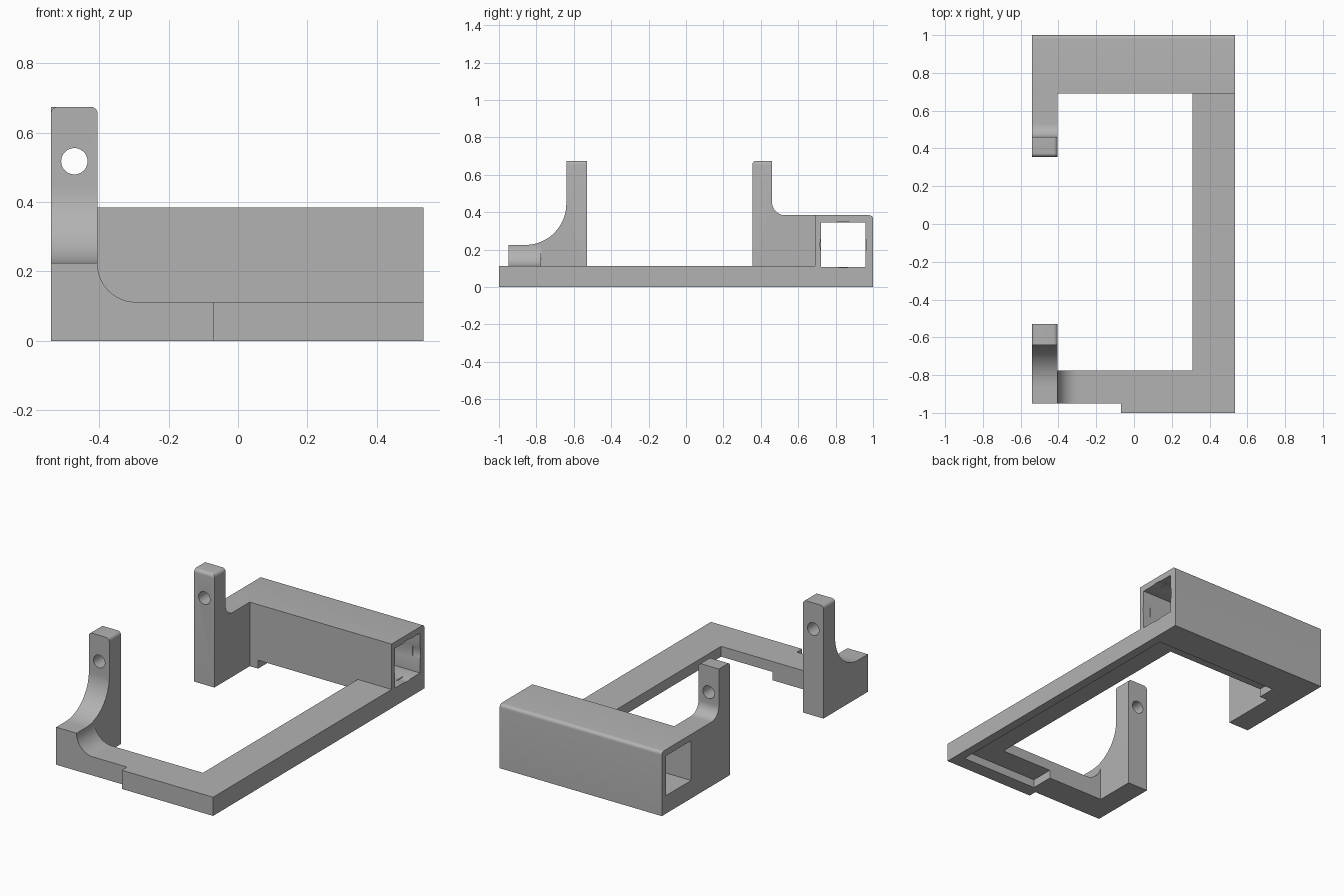
import bpy, bmesh, math
from mathutils import Vector

if "Cube" in bpy.data.objects:
    bpy.data.objects.remove(bpy.data.objects["Cube"])

grey = bpy.data.materials.new("plain_grey")
grey.use_nodes = True
COLOUR = (0.45, 0.45, 0.45, 1)
grey.diffuse_color = COLOUR
grey.node_tree.nodes["Principled BSDF"].inputs["Base Color"].default_value = COLOUR


def prism(name, axis, pts, lo, hi):
    """Extrude a 2D profile along an axis; the profile uses the other two axes in order."""
    def place(p, t):
        c = list(p)
        c.insert("xyz".index(axis), t)
        return Vector(c)
    bm = bmesh.new()
    face = bm.faces.new([bm.verts.new(place(p, lo)) for p in pts])
    out = bmesh.ops.extrude_face_region(bm, geom=[face])
    top = [g for g in out["geom"] if isinstance(g, bmesh.types.BMVert)]
    bmesh.ops.translate(bm, verts=top, vec=place((0, 0), hi - lo))
    bmesh.ops.recalc_face_normals(bm, faces=bm.faces)
    mesh = bpy.data.meshes.new(name)
    bm.to_mesh(mesh)
    bm.free()
    mesh.materials.append(grey)
    obj = bpy.data.objects.new(name, mesh)
    bpy.context.collection.objects.link(obj)
    return obj


def rect(a0, a1, b0, b1):
    return [(a0, b0), (a1, b0), (a1, b1), (a0, b1)]


def arc(ca, cb, r, start, end, n=16):
    angles = [math.radians(start + (end - start) * i / n) for i in range(n + 1)]
    return [(ca + r * math.cos(t), cb + r * math.sin(t)) for t in angles]


def round_edges(obj, test, r=0.02):
    """Round every edge whose midpoint passes the test."""
    bm = bmesh.new()
    bm.from_mesh(obj.data)
    edges = [e for e in bm.edges if test((e.verts[0].co + e.verts[1].co) / 2)]
    bmesh.ops.bevel(bm, geom=edges, offset=r, segments=6, profile=0.5, affect="EDGES")
    bm.to_mesh(obj.data)
    bm.free()


def cut(obj, *cutters):
    for c in cutters:
        mod = obj.modifiers.new("cut", "BOOLEAN")
        mod.operation, mod.solver, mod.object = "DIFFERENCE", "EXACT", c
    bpy.context.view_layer.update()
    graph = bpy.context.evaluated_depsgraph_get()
    mesh = bpy.data.meshes.new_from_object(obj.evaluated_get(graph))
    obj.modifiers.clear()
    obj.data = mesh


def near(a, b):
    return abs(a - b) < 0.001


# Main dimensions
LEFT, RIGHT, POST_IN, RAIL_IN = -0.54, 0.535, -0.405, 0.31
BASE, BOX_TOP, POST_TOP = 0.112, 0.384, 0.675
BAR_BACK, BOX_FRONT = -0.775, 0.69

# Low frame
rail = prism("side_rail", "z", rect(RAIL_IN, RIGHT, BAR_BACK, BOX_FRONT), 0, BASE)
bar = prism("front_bar", "z",
            [(POST_IN, -0.95), (-0.07, -0.95), (-0.07, -1), (RIGHT, -1),
             (RIGHT, BAR_BACK), (POST_IN, BAR_BACK)], 0, BASE)
fillet = prism("front_bar_fillet", "y",
               [(POST_IN, BASE)] + arc(POST_IN + 0.11, BASE + 0.11, 0.11, 270, 180),
               -0.95, BAR_BACK)

# Front post with its swept foot
front_post = prism("front_post", "x",
                   [(-0.53, 0), (-0.53, POST_TOP), (-0.64, POST_TOP)]
                   + arc(-0.86, 0.445, 0.22, 0, -90, 24)
                   + [(-0.95, 0.225), (-0.95, 0)], LEFT, POST_IN)
round_edges(front_post, lambda m: near(m.z, POST_TOP) and (near(m.x, LEFT) or near(m.x, POST_IN)))

# Rear post with arm
rear_post = prism("rear_post", "x",
                  [(BOX_FRONT, 0), (BOX_FRONT, BOX_TOP)]
                  + arc(0.53, BOX_TOP + 0.07, 0.07, 270, 180)
                  + [(0.46, POST_TOP), (0.355, POST_TOP), (0.355, 0)], LEFT, POST_IN)
round_edges(rear_post, lambda m: near(m.z, POST_TOP) and (near(m.y, 0.355) or near(m.x, POST_IN)))

# Rear housing
box = prism("rear_housing", "x", rect(BOX_FRONT, 1, 0, BOX_TOP), LEFT, RIGHT)
round_edges(box, lambda m: near(m.z, BOX_TOP) and near(m.y, 1))

# Cutters: post holes, square channel, round mouth, underside rebate
pin = prism("pin_cutter", "y", arc(-0.472, 0.518, 0.038, 0, 350, 35), -1.2, 1.2)
channel = prism("channel_cutter", "x", rect(0.723, 0.959, 0.108, 0.346), -0.8, 0.8)
mouth = prism("mouth_cutter", "x", arc(0.841, 0.227, 0.124, 0, 354, 59), 0.485, 0.8)
rebate = prism("rebate_cutter", "z",
               [(-0.03, -0.915), (0.48, -0.915), (0.48, 0.8),
                (-0.35, 0.8), (-0.35, 0.6), (-0.03, 0.6)], -0.1, 0.05)

cut(front_post, pin)
cut(rear_post, pin)
cut(box, channel, mouth, rebate)
cut(rail, rebate)
cut(bar, rebate)
for cutter in (pin, channel, mouth, rebate):
    bpy.data.objects.remove(cutter)

# Smooth the fillets and bores, keep corners sharp
bpy.ops.object.select_all(action="DESELECT")
for part in (rail, bar, fillet, front_post, rear_post, box):
    part.select_set(True)
    bpy.context.view_layer.objects.active = part
bpy.ops.object.shade_smooth_by_angle(angle=math.radians(30))
